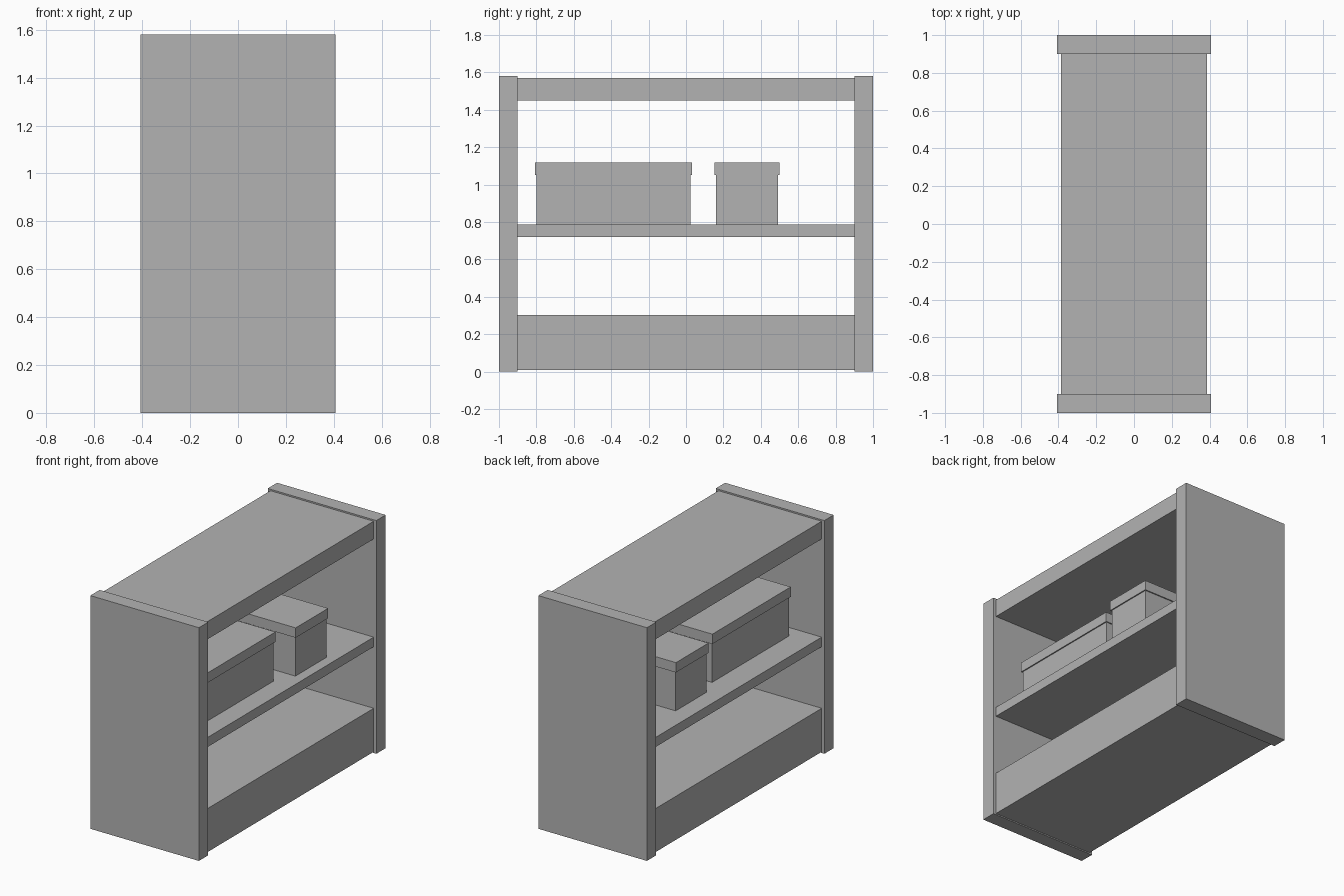
import bpy

# Remove the default cube
cube = bpy.data.objects.get("Cube")
if cube:
    bpy.data.objects.remove(cube, do_unlink=True)

# Single flat grey
GREY = (0.45, 0.45, 0.45, 1)
grey = bpy.data.materials.new("plain_grey")
grey.use_nodes = True
grey.diffuse_color = GREY
grey.node_tree.nodes["Principled BSDF"].inputs["Base Color"].default_value = GREY


def block(name, xs, ys, zs):
    """Box spanning the given (low, high) ranges."""
    spans = (xs, ys, zs)
    bpy.ops.mesh.primitive_cube_add(size=1, location=[(a + b) / 2 for a, b in spans])
    ob = bpy.context.object
    ob.name = name
    ob.scale = [b - a for a, b in spans]
    bpy.ops.object.transform_apply(location=False, rotation=False, scale=True)
    ob.data.materials.append(grey)
    return ob


def storage_box(name, xs, ys, base, rim, top, lip=0.008):
    """Box body with a slightly overhanging lid."""
    block(name + "_body", xs, ys, (base, rim))
    block(name + "_lid", (xs[0] - lip, xs[1] + lip),
          (ys[0] - lip, ys[1] + lip), (rim, top))


# End panels
HALF, INNER, HEIGHT = 0.407, 0.9, 1.58
block("front_end_panel", (-HALF, HALF), (-1, -INNER), (0, HEIGHT))
block("back_end_panel", (-HALF, HALF), (INNER, 1), (0, HEIGHT))

# Boards between the panels
SHELF_TOP = 0.785
for name, zs in (("plinth", (0.008, 0.303)),
                 ("middle_shelf", (0.72, SHELF_TOP)),
                 ("top_board", (1.45, 1.57))):
    block(name, (-0.387, 0.387), (-INNER, INNER), zs)

# Lidded boxes on the middle shelf
storage_box("long_box", (-0.213, 0.25), (-0.798, 0.025), SHELF_TOP, 1.05, 1.117)
storage_box("short_box", (-0.267, 0.318), (0.16, 0.492), SHELF_TOP, 1.05, 1.117)
